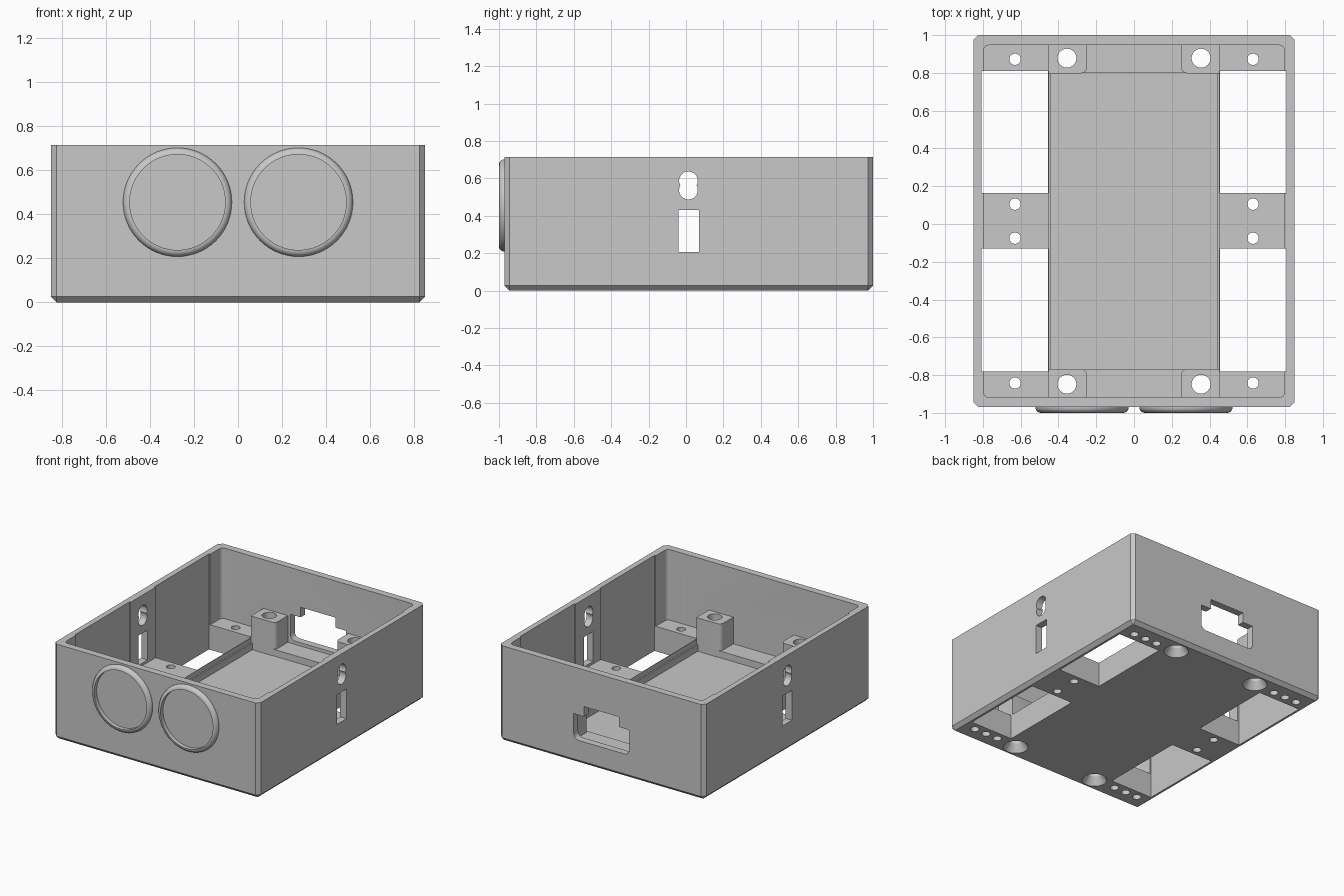
import bpy, bmesh, math
from mathutils import Matrix, Vector

if "Cube" in bpy.data.objects:
    bpy.data.objects.remove(bpy.data.objects["Cube"], do_unlink=True)

grey = bpy.data.materials.new("plain_grey")
grey.use_nodes = True
colour = (0.58, 0.58, 0.58, 1)
grey.diffuse_color = colour
grey.node_tree.nodes["Principled BSDF"].inputs["Base Color"].default_value = colour


def make(name, bm):
    bmesh.ops.recalc_face_normals(bm, faces=bm.faces)
    mesh = bpy.data.meshes.new(name)
    bm.to_mesh(mesh)
    bm.free()
    mesh.materials.append(grey)
    obj = bpy.data.objects.new(name, mesh)
    bpy.context.collection.objects.link(obj)
    return obj


def box(name, lo, hi, radius=0, pick=None, segments=1):
    """Box between two corners, with the picked edges bevelled."""
    bm = bmesh.new()
    bmesh.ops.create_cube(bm, size=1)
    lo, hi = Vector(lo), Vector(hi)
    for v in bm.verts:
        v.co = Vector([(lo[i] + hi[i]) / 2 + v.co[i] * (hi[i] - lo[i]) for i in range(3)])
    if radius:
        edges = [e for e in bm.edges if pick(e.verts[0].co, e.verts[1].co)]
        bmesh.ops.bevel(bm, geom=edges, offset=radius, segments=segments,
                        profile=0.5, affect='EDGES')
    return make(name, bm)


def cylinder(name, centre, r1, r2, depth, axis='Z', sides=32):
    bm = bmesh.new()
    turn = Matrix.Rotation(math.pi / 2, 4, 'Y') if axis == 'X' else Matrix()
    bmesh.ops.create_cone(bm, cap_ends=True, segments=sides, radius1=r1, radius2=r2,
                          depth=depth, matrix=Matrix.Translation(centre) @ turn)
    return make(name, bm)


def ring(name, centre, profile, sides=64):
    """Lathe a closed (radius, y) profile round the y axis."""
    bm = bmesh.new()
    loops = []
    for i in range(sides):
        a = 2 * math.pi * i / sides
        loops.append([bm.verts.new((centre[0] + r * math.cos(a), y, centre[1] + r * math.sin(a)))
                      for r, y in profile])
    n = len(profile)
    for i in range(sides):
        a, b = loops[i], loops[(i + 1) % sides]
        for j in range(n):
            k = (j + 1) % n
            bm.faces.new((a[j], a[k], b[k], b[j]))
    return make(name, bm)


def upright(a, b):
    return abs(a.z - b.z) > 0.01


def combine(tool, operation='DIFFERENCE'):
    """Apply a tool shape to the case and discard it."""
    tool.hide_render = True
    mod = case.modifiers.new("shape", 'BOOLEAN')
    mod.operation, mod.solver, mod.object = operation, 'EXACT', tool
    bpy.context.view_layer.objects.active = case
    bpy.ops.object.modifier_apply(modifier=mod.name)
    bpy.data.objects.remove(tool, do_unlink=True)


# Outer shell with chamfered corners and bottom rim
FRONT, BACK, TOP = -0.97, 1.0, 0.715
MID = (FRONT + BACK) / 2
case = box("case", (-0.85, FRONT, 0), (0.85, BACK, TOP), 0.026,
           lambda a, b: upright(a, b) or max(a.z, b.z) < 0.01)

# Main cavity with rounded corners
combine(box("cavity", (-0.798, FRONT + 0.053, 0.15), (0.798, BACK - 0.053, 1), 0.03, upright, 4))

# Raised side ledges
for s in (-1, 1):
    xs = sorted((s * 0.45, s * 0.82))
    combine(box("ledge", (xs[0], FRONT + 0.03, 0.1), (xs[1], BACK - 0.03, 0.187)), 'UNION')

# Sunken floor
combine(box("floor_pocket", (-0.44, -0.77, 0.1), (0.44, 0.8, 0.5)))

# Corner screw posts with a rounded inner edge
for sx in (-1, 1):
    for sy in (-1, 1):
        xs = sorted((sx * 0.25, sx * 0.452))
        ys = sorted((MID + sy * 0.783, MID + sy * 0.96))
        combine(box("post", (xs[0], ys[0], 0.05), (xs[1], ys[1], 0.35), 0.03,
                    lambda a, b: upright(a, b) and abs(a.x) < 0.3
                    and abs(a.y - MID) < 0.8, 4), 'UNION')

# Floor windows, running up the side walls as shallow recesses
for s in (-1, 1):
    xs = sorted((s * 0.455, s * 0.808))
    for y0, y1 in ((-0.78, -0.13), (0.165, 0.81)):
        combine(box("window", (xs[0], y0, -0.1), (xs[1], y1, 1)))

# Screw holes: countersunk posts, ledge holes and blind holes underneath
for sx in (-1, 1):
    for sy in (-1, 1):
        y = MID + sy * 0.863
        combine(cylinder("post_hole", (sx * 0.355, y, 0.2), 0.05, 0.05, 0.6))
        combine(cylinder("countersink", (sx * 0.355, y, 0.025), 0.092, 0.047, 0.07))
        combine(cylinder("ledge_hole", (sx * 0.63, MID + sy * 0.857, 0.1), 0.03, 0.03, 0.4))
        combine(cylinder("middle_hole", (sx * 0.63, MID + sy * 0.09, 0.1), 0.03, 0.03, 0.4))
        for x in (0.53, 0.73):
            combine(cylinder("blind_hole", (sx * x, MID + sy * 0.857, 0), 0.03, 0.03, 0.2))

# Keyhole and slot through both side walls
for z in (0.587, 0.537):
    combine(cylinder("keyhole", (0, 0.013, z), 0.05, 0.05, 2, 'X'))
combine(box("slot", (-1, -0.04, 0.207), (1, 0.07, 0.43)))

# Socket opening in the back wall
combine(box("socket", (-0.23, 0.9, 0.175), (0.23, 1.1, 0.365), 0.04,
            lambda a, b: abs(a.y - b.y) > 0.01 and a.z < 0.2, 4))
combine(box("socket_top", (-0.145, 0.9, 0.25), (0.145, 1.1, 0.44)))

# Raised rings on the front, rounded on the outside and square on the inside
section = [(0.217, -0.96), (0.247, -0.96)]
for i in range(7):
    a = math.pi / 2 * i / 6
    section.append((0.217 + 0.03 * math.cos(a), -0.97 - 0.03 * math.sin(a)))
rings = [ring(side + "_front_ring", (s * 0.275, 0.455), section)
         for side, s in (("right", -1), ("left", 1))]

# Smooth round surfaces, crisp edges
bpy.ops.object.select_all(action='DESELECT')
for obj in [case] + rings:
    obj.select_set(True)
bpy.context.view_layer.objects.active = case
bpy.ops.object.shade_smooth_by_angle(angle=math.radians(30))
